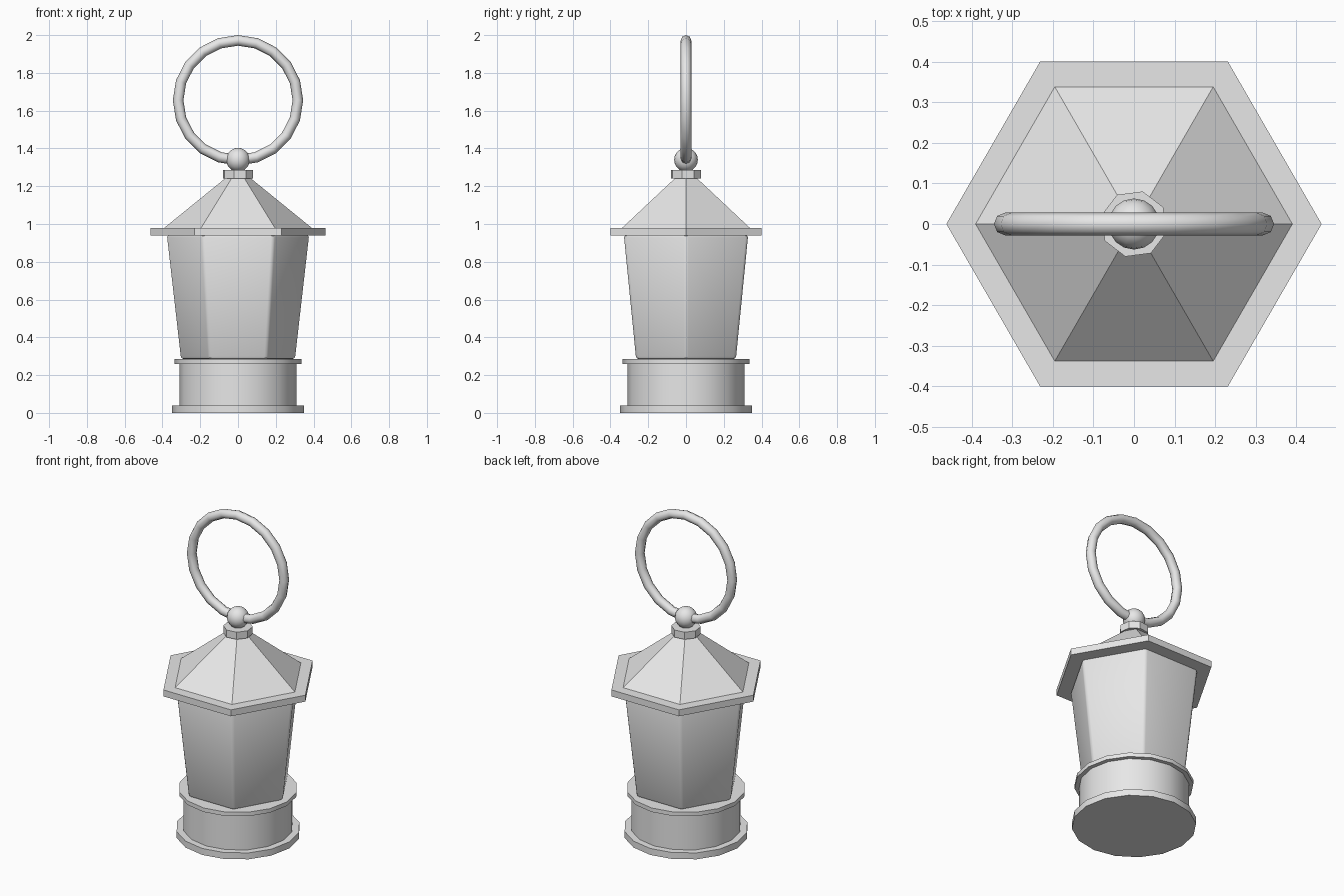
import bpy, math

cube = bpy.data.objects.get("Cube")
if cube:
    bpy.data.objects.remove(cube, do_unlink=True)

metal = bpy.data.materials.new("grey metal")
metal.use_nodes = True
GREY = (0.8, 0.8, 0.8, 1)
metal.diffuse_color = GREY
metal.node_tree.nodes["Principled BSDF"].inputs["Base Color"].default_value = GREY


def finish(name, smooth=None):
    obj = bpy.context.object
    obj.name = name
    obj.data.materials.append(metal)
    if smooth:
        bpy.ops.object.shade_smooth_by_angle(angle=math.radians(smooth))
    return obj


def frustum(name, sides, r_bottom, r_top, z0, z1, turn=0, smooth=None):
    """Upright prism or tapered prism; turn is the angle of a corner from +x."""
    bpy.ops.mesh.primitive_cone_add(
        vertices=sides, radius1=r_bottom, radius2=r_top, depth=z1 - z0,
        location=(0, 0, (z0 + z1) / 2))
    obj = finish(name, smooth)
    # the primitive's first corner is on +y
    obj.rotation_euler.z = math.radians(turn - 90)
    return obj


# Round base: foot, drum and rim
frustum("base_foot", 16, 0.35, 0.35, 0, 0.04, smooth=30)
frustum("base_drum", 16, 0.31, 0.31, 0.04, 0.26, smooth=30)
frustum("base_rim", 16, 0.335, 0.335, 0.26, 0.285, smooth=30)

# Tapered six-sided body with softened corners
body = frustum("lantern_body", 6, 0.305, 0.38, 0.285, 0.942)
bevel = body.modifiers.new("soft_corners", "BEVEL")
bevel.width = 0.014
bevel.segments = 2
bevel.limit_method = "ANGLE"
bevel.angle_limit = math.radians(30)
for face in body.data.polygons:
    face.use_smooth = abs(face.normal.z) < 0.9

# Roof
frustum("roof_eave", 6, 0.462, 0.462, 0.94, 0.98)
frustum("roof", 6, 0.39, 0.07, 0.98, 1.24)
frustum("roof_collar", 8, 0.083, 0.083, 1.24, 1.285, turn=30)

# Hanger: ball and ring
bpy.ops.mesh.primitive_uv_sphere_add(segments=16, ring_count=10, radius=0.063,
                                     location=(0, 0, 1.34))
finish("hanger_ball", 60)
bpy.ops.mesh.primitive_torus_add(major_segments=20, minor_segments=8,
                                 major_radius=0.317, minor_radius=0.028,
                                 location=(0, 0, 1.655),
                                 rotation=(math.pi / 2, 0, 0))
finish("hanger_ring", 60)
